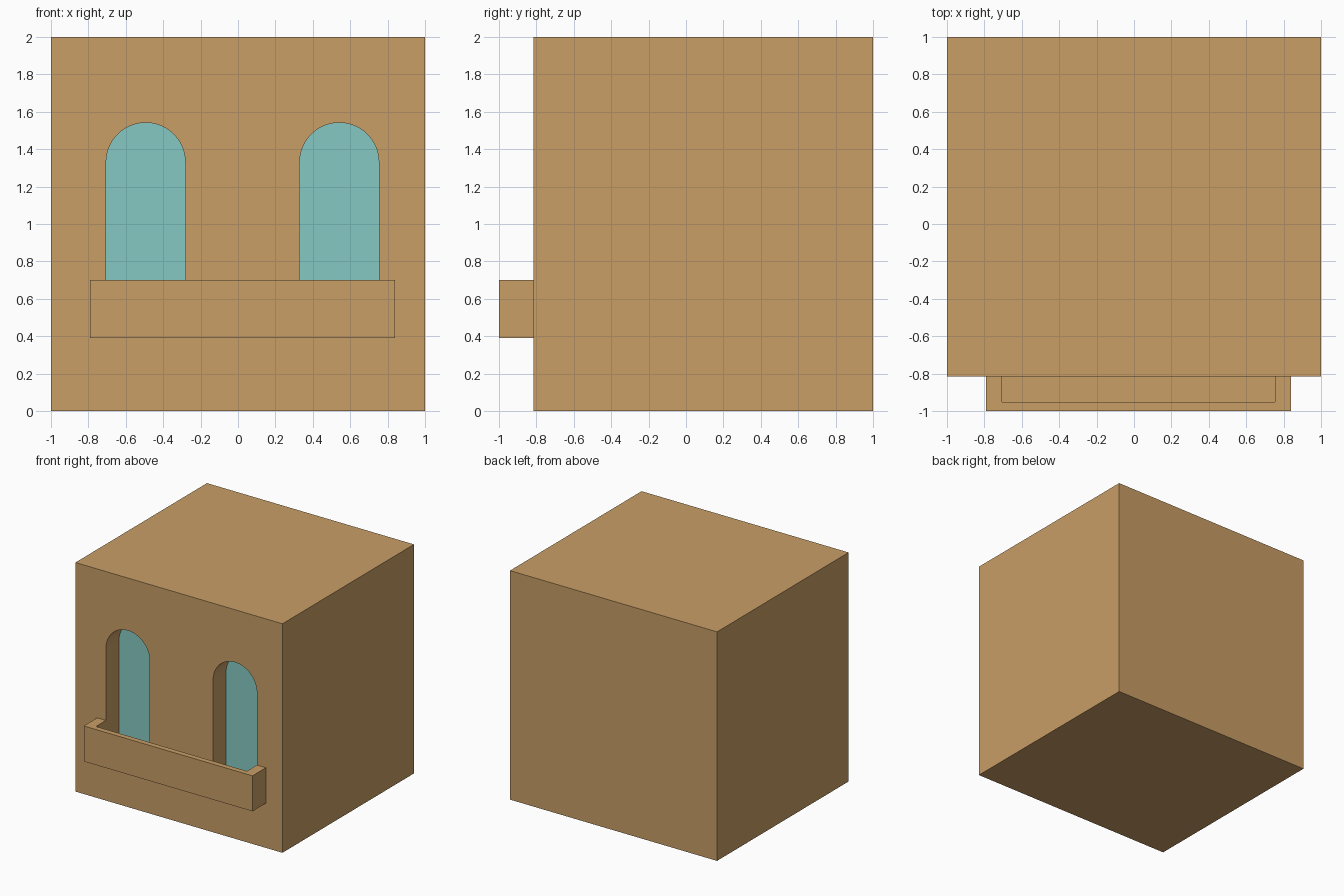
import bpy, bmesh, math

if "Cube" in bpy.data.objects:
    bpy.data.objects.remove(bpy.data.objects["Cube"])

FRONT, RECESS = -0.815, -0.635       # wall face and window depth
FLOOR = 0.44                         # balcony floor and window bottoms


def material(name, color):
    mat = bpy.data.materials.new(name)
    mat.diffuse_color = color
    mat.use_nodes = True
    mat.node_tree.nodes["Principled BSDF"].inputs["Base Color"].default_value = mat.diffuse_color
    return mat


stone = material("sandstone", (0.578, 0.342, 0.133, 1))
glass = material("teal_glass", (0.238, 0.584, 0.546, 1))


def extruded(name, points, direction, mat=None):
    """Extrude a closed planar outline along a direction."""
    bm = bmesh.new()
    face = bm.faces.new([bm.verts.new(p) for p in points])
    geom = bmesh.ops.extrude_face_region(bm, geom=[face])["geom"]
    bmesh.ops.translate(bm, vec=direction,
                        verts=[g for g in geom if isinstance(g, bmesh.types.BMVert)])
    bmesh.ops.recalc_face_normals(bm, faces=bm.faces)
    mesh = bpy.data.meshes.new(name)
    bm.to_mesh(mesh)
    bm.free()
    obj = bpy.data.objects.new(name, mesh)
    bpy.context.collection.objects.link(obj)
    if mat:
        mesh.materials.append(mat)
    return obj


def rectangle(x0, x1, y0, y1, z):
    return [(x0, y0, z), (x1, y0, z), (x1, y1, z), (x0, y1, z)]


def arch(cx, y, radius=0.2115, spring=1.33, steps=32):
    """Round-topped window outline facing the front."""
    pts = [(cx - radius, y, FLOOR), (cx + radius, y, FLOOR)]
    for i in range(steps + 1):
        a = math.pi * i / steps
        pts.append((cx + radius * math.cos(a), y, spring + radius * math.sin(a)))
    return pts


# Main block
wall = extruded("wall_block", rectangle(-1, 1, FRONT, 1, 0), (0, 0, 2), stone)

# Arched window recesses with glass panes at the back
for side, cx in (("left", -0.4935), ("right", 0.5415)):
    cutter = extruded(side + "_window_cutter", arch(cx, FRONT - 0.1),
                      (0, RECESS + 0.01 - FRONT + 0.1, 0), stone)
    cutter.hide_render = True
    cutter.hide_set(True)
    cut = wall.modifiers.new(side + "_window", "BOOLEAN")
    cut.operation = "DIFFERENCE"
    cut.solver = "EXACT"
    cut.object = cutter
    extruded(side + "_window_pane", arch(cx, RECESS), (0, 0.01, 0), glass)

# Balcony: U-shaped parapet around a floor slab
L, R, l, r, inner = -0.79, 0.84, -0.705, 0.753, -0.953
parapet = [(L, FRONT), (L, -1), (R, -1), (R, FRONT),
           (r, FRONT), (r, inner), (l, inner), (l, FRONT)]
extruded("balcony_parapet", [(x, y, 0.39) for x, y in parapet], (0, 0, 0.31), stone)
extruded("balcony_floor", rectangle(l, r, inner, FRONT, 0.39), (0, 0, FLOOR - 0.39), stone)
